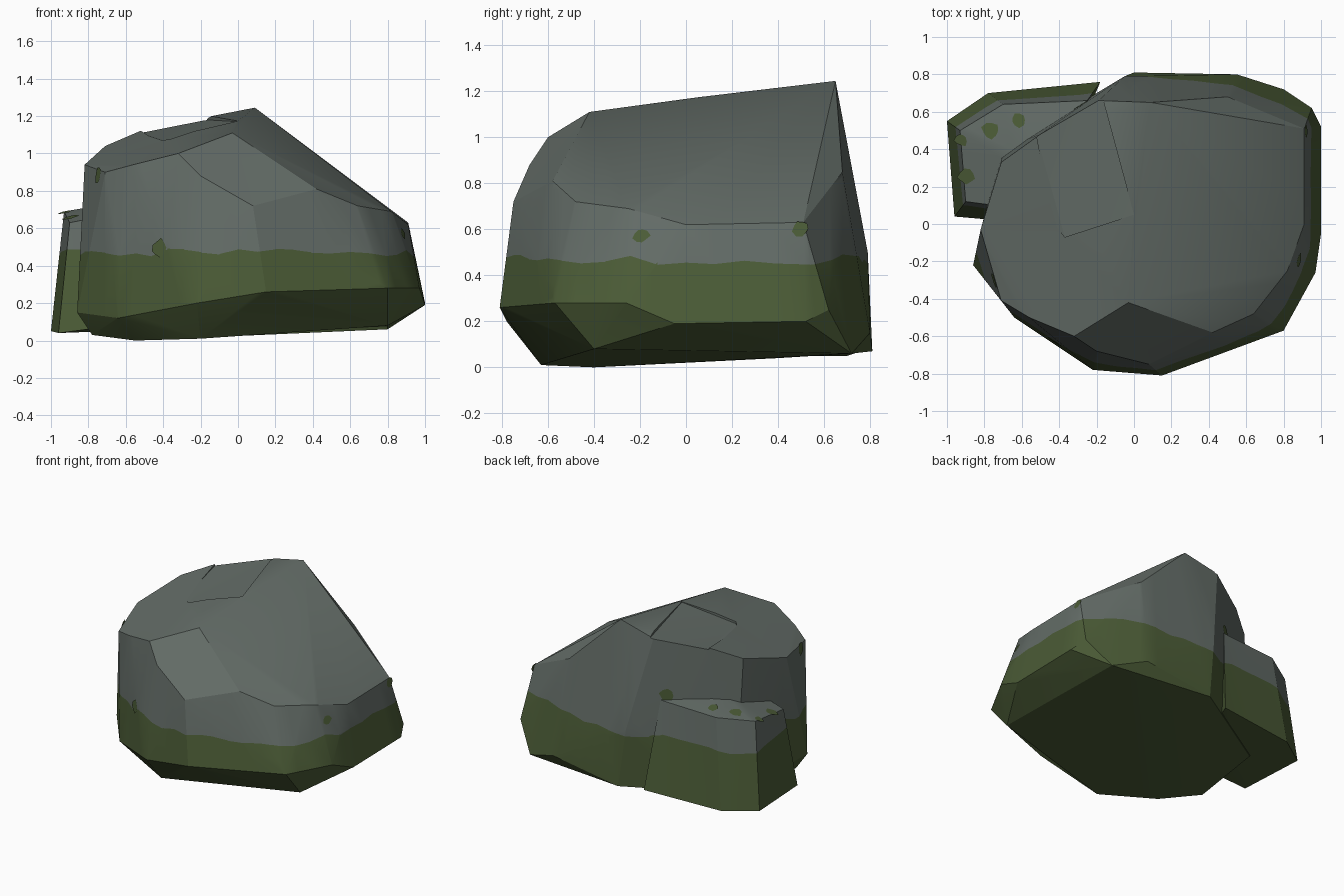
import bpy, bmesh, math, random
from mathutils import Vector
from mathutils.bvhtree import BVHTree

random.seed(4)
old = bpy.data.objects.get("Cube")
if old:
    bpy.data.objects.remove(old, do_unlink=True)


def material(name, rgb):
    mat = bpy.data.materials.new(name)
    mat.use_nodes = True
    mat.diffuse_color = (*rgb, 1)
    mat.node_tree.nodes["Principled BSDF"].inputs["Base Color"].default_value = (*rgb, 1)
    return mat


STONE = material("grey_stone", (.125, .15, .135))
MOSS = material("green_moss", (.07, .105, .037))


def add_object(name, bm):
    mesh = bpy.data.meshes.new(name)
    bm.to_mesh(mesh)
    bm.free()
    obj = bpy.data.objects.new(name, mesh)
    bpy.context.scene.collection.objects.link(obj)
    return obj


def hull(name, points):
    """Closed faceted lump around the given corner points."""
    bm = bmesh.new()
    for p in points:
        bm.verts.new(p)
    result = bmesh.ops.convex_hull(bm, input=bm.verts)
    loose = {v for v in result["geom_interior"] + result["geom_unused"]
             if isinstance(v, bmesh.types.BMVert)}
    bmesh.ops.delete(bm, geom=list(loose), context="VERTS")
    bmesh.ops.recalc_face_normals(bm, faces=bm.faces)
    return add_object(name, bm)


# Main boulder corners: underside, skirt, shoulder, crown
underside = [(-.78, -.2, .03), (-.2, -.63, .01), (-.55, -.4, 0), (.8, -.4, .08),
             (.8, .72, .06), (0, .81, .07), (-.7, .4, .04)]
skirt = [(-.86, -.22, .15), (-.64, -.5, .12), (-.22, -.78, .2), (.15, -.81, .26),
         (.8, -.57, .28), (.97, -.26, .28), (1, -.05, .19), (1, .52, .2),
         (.95, .62, .25), (.55, .8, .15)]
shoulder = [(.08, -.75, .72), (.42, -.58, .81), (.64, -.48, .72), (.82, -.25, .69),
            (.91, 0, .62), (.91, .51, .63), (.5, .68, .85), (-.05, .79, .5)]
crown = [(-.2, -.68, .88), (-.32, -.6, 1), (-.56, -.5, .94), (-.71, -.41, .9),
         (-.82, -.03, .94), (-.71, .33, 1.04), (-.5, .48, 1.13), (-.19, .66, 1.18),
         (.09, .65, 1.245), (0, .06, 1.175), (-.03, -.42, 1.11)]
boulder = hull("mossy_boulder", underside + skirt + shoulder + crown)

# Low ledge at the rear right
ledge = hull("ledge_helper", [
    (-1, .55, .05), (-.96, .04, .04), (-.78, .7, .05), (-.18, .76, .07),
    (-.93, .5, .69), (-.9, .12, .63), (-.7, .64, .71), (-.25, .66, .73),
    (-.4, .3, .78), (-.75, .1, .66), (-.5, 0, .1)])

# Shallow chipped step in the crown
floor = [(-.52, .47, 1.11), (-.44, .02, 1.08), (-.37, -.07, 1.06), (0, .05, 1.17),
         (-.17, .68, 1.18)]
chip = hull("chip_helper", floor + [(x, y, z + .3) for x, y, z in floor])

for helper, operation in ((ledge, "UNION"), (chip, "DIFFERENCE")):
    mod = boulder.modifiers.new(operation.title(), "BOOLEAN")
    mod.object, mod.operation, mod.solver = helper, operation, "EXACT"
    helper.hide_render = True
bm = bmesh.new()
bm.from_object(boulder, bpy.context.evaluated_depsgraph_get())
boulder.modifiers.clear()
for helper in (ledge, chip):
    bpy.data.objects.remove(helper, do_unlink=True)

bmesh.ops.dissolve_limit(bm, angle_limit=math.radians(4), verts=bm.verts, edges=bm.edges)
bmesh.ops.triangulate(bm, faces=[f for f in bm.faces if len(f.verts) > 4])
surface = BVHTree.FromBMesh(bm)

# Ragged moss line: slice the sides into sectors, then cut each at a tilt
COUNT = 48


def ray(i):
    a = math.tau * i / COUNT
    return Vector((math.cos(a), math.sin(a), 0))


def bisect(geom, co, no):
    bmesh.ops.bisect_plane(bm, geom=geom, plane_co=co, plane_no=no, dist=1e-5)


def whole(faces):
    edges = {e for f in faces for e in f.edges}
    verts = {v for f in faces for v in f.verts}
    return list(verts) + list(edges) + list(faces)


def steep(f):
    zs = [v.co.z for v in f.verts]
    return min(zs) < .55 and max(zs) > .4


def sector(f):
    c = f.calc_center_median()
    return int(math.atan2(c.y, c.x) % math.tau / math.tau * COUNT)


for i in range(COUNT // 2):
    bisect(whole([f for f in bm.faces if steep(f)]), (0, 0, 0), ray(i).cross((0, 0, 1)))
heights = [.465 + random.uniform(-.022, .03) for _ in range(COUNT)]
heights.append(heights[0])
for i in range(COUNT):
    a = ray(i) + Vector((0, 0, heights[i]))
    b = ray(i + 1) + Vector((0, 0, heights[i + 1]))
    tilt = (b - a).cross(ray(i + .5))
    bisect(whole([f for f in bm.faces if steep(f) and sector(f) == i]), (a + b) / 2, tilt)
for f in bm.faces:
    i = sector(f)
    f.material_index = int(f.calc_center_median().z < (heights[i] + heights[i + 1]) / 2)
bm.to_mesh(boulder.data)
bm.free()
boulder.data.materials.append(STONE)
boulder.data.materials.append(MOSS)

# Stray moss patches lying on the stone
patches = [((-.9, .25, .68), .05), ((-.77, .5, .73), .05), ((-.62, .56, .75), .045),
           ((-.27, .62, .76), .05), ((-.75, -.3, .88), .05), ((.9, -.2, .58), .04),
           ((-.93, .45, .69), .04), ((-.45, -.68, .5), .05), ((.9, .5, .6), .04)]
bm = bmesh.new()
for point, radius in patches:
    spot, normal, _, _ = surface.find_nearest(point)
    turn = normal.to_track_quat("Z", "Y")
    ring = []
    for k in range(9):
        r = radius * random.uniform(.7, 1.1)
        a = math.tau * k / 9
        ring.append(bm.verts.new(spot + normal * .004
                                 + turn @ Vector((r * math.cos(a), r * math.sin(a), 0))))
    bm.faces.new(ring)
moss_patches = add_object("moss_patches", bm)
moss_patches.data.materials.append(MOSS)

# Soft shading across gentle facets, crisp on the ridges
bpy.ops.object.select_all(action="DESELECT")
boulder.select_set(True)
bpy.context.view_layer.objects.active = boulder
bpy.ops.object.shade_smooth_by_angle(angle=math.radians(22))
